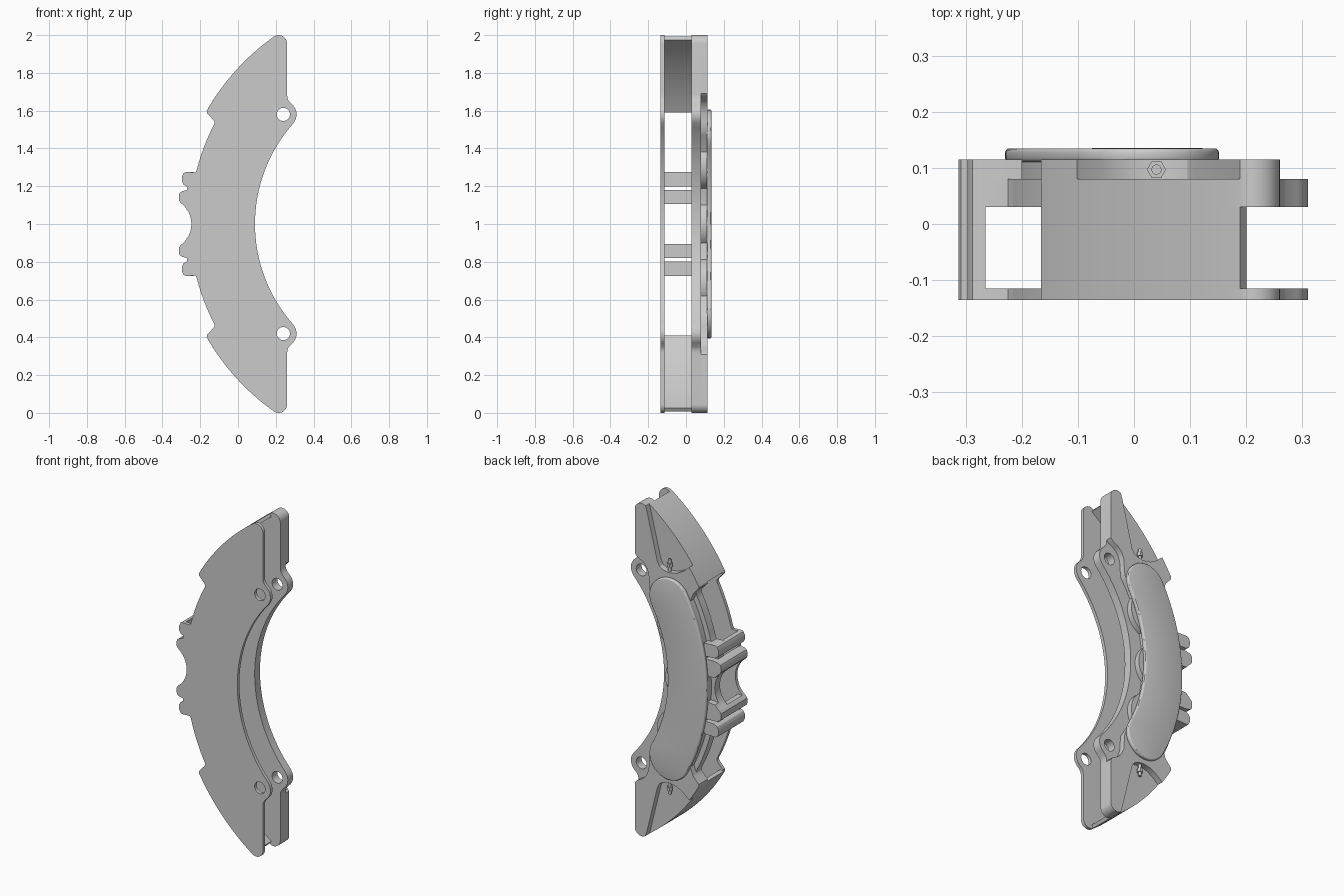
import bpy, bmesh
from math import sin, cos, radians, asin, degrees, pi

if "Cube" in bpy.data.objects:
    bpy.data.objects.remove(bpy.data.objects["Cube"])

CX, CZ = 0.89, 1.0          # shared centre of all the concentric arcs


def arc(r, a0, a1, n=16):
    """Points on a concentric arc; angle 0 points to -x, positive goes up."""
    return [(CX - r * cos(radians(a0 + (a1 - a0) * i / n)),
             CZ + r * sin(radians(a0 + (a1 - a0) * i / n))) for i in range(n + 1)]


def circ(x, z, r, a0=0, a1=360, n=16):
    return [(x + r * cos(radians(a0 + (a1 - a0) * i / n)),
             z + r * sin(radians(a0 + (a1 - a0) * i / n))) for i in range(n + 1)]


def flip(pts):
    return [(x, 2 - z) for x, z in reversed(pts)]


def both(half):
    """Close a half outline that starts and ends on z = 1."""
    return half + flip(half)[1:-1]


def slab(name, loops, y0, y1, bevel=0.0):
    """Extrude x-z outlines (the later loops are holes) between y0 and y1."""
    cu = bpy.data.curves.new(name, 'CURVE')
    cu.dimensions, cu.fill_mode = '2D', 'BOTH'
    cu.extrude = (y1 - y0) / 2 - bevel
    cu.bevel_depth, cu.bevel_resolution, cu.offset = bevel, 2, -bevel
    for pts in loops:
        sp = cu.splines.new('POLY')
        sp.points.add(len(pts) - 1)
        for p, (x, z) in zip(sp.points, pts):
            p.co = (x, z, 0, 1)
        sp.use_cyclic_u = True
    ob = bpy.data.objects.new(name, cu)
    bpy.context.collection.objects.link(ob)
    ob.rotation_euler = (pi / 2, 0, 0)
    ob.location.y = (y0 + y1) / 2
    finish(ob, True)
    return ob


def finish(ob, convert=False):
    bpy.ops.object.select_all(action='DESELECT')
    ob.select_set(True)
    bpy.context.view_layer.objects.active = ob
    if convert:
        bpy.ops.object.convert(target='MESH')
        ob = bpy.context.object
        bm = bmesh.new()
        bm.from_mesh(ob.data)
        bmesh.ops.remove_doubles(bm, verts=bm.verts, dist=0.0003)
        bmesh.ops.recalc_face_normals(bm, faces=bm.faces)
        bm.to_mesh(ob.data)
        bm.free()
    bpy.ops.object.shade_smooth_by_angle(angle=radians(30))


# Shared outline pieces
inner_edge = arc(0.80, 0, 41.7, 24)
ear = circ(0.24, 1.58, 0.07, -41.7, 45)[1:]
ear_neck = [(0.27, 1.65), (0.262, 1.665), (0.26, 1.685)]
tip = circ(0.215, 1.955, 0.045, 0, 125.3, 12)
shoulder = [(-0.165, 1.588), (-0.13, 1.55), (-0.125, 1.54)]
rib_a = [(-0.275, 1.275), (-0.288, 1.27), (-0.297, 1.25), (-0.297, 1.225),
         (-0.288, 1.208), (-0.27, 1.198)]
rib_b = [(-0.27, 1.18), (-0.295, 1.174), (-0.308, 1.166), (-0.313, 1.155), (-0.313, 1.125)]
saddle = circ(-0.385, 1.0, 0.138, 54, 0, 12)

# Front and rear plates with pin holes
plate = both(inner_edge + ear + ear_neck + tip + arc(1.214, 54.75, 29.6, 20)[1:]
             + shoulder + arc(1.145, 27.6, 14.5, 10) + [(-0.225, 1.273)]
             + rib_a + rib_b + saddle)
hole = circ(0.24, 1.58, 0.035, 0, 360, 32)[:-1]
loops = [plate, hole, flip(hole)]
slab("front_plate", loops, -0.135, -0.115)
slab("rear_plate", loops, 0.03, 0.08)

# Raised rear body: end strips, triangular end recesses and the central band
recess = [(0.18, 1.965), (0.11, 1.68), (0.095, 1.652), (0.07, 1.638), (0.03, 1.632),
          (-0.02, 1.642), (-0.06, 1.665)]
raised = both(arc(0.88, 0, 34, 20) + [(0.165, 1.54), (0.168, 1.59), (0.185, 1.63),
              (0.21, 1.655), (0.245, 1.672), (0.26, 1.69)] + tip + recess
              + arc(1.214, degrees(asin(0.70 / 1.214)), 29.6, 6)
              + shoulder + arc(1.115, 26.5, 0, 20))
slab("rear_body", [raised], 0.08, 0.115)

# Piston bosses that bulge out beneath the cover
for i, a in enumerate((-19, 0, 19)):
    x, z = arc(0.97, a, a, 1)[0]
    slab(f"piston_boss_{i + 1}", [circ(x, z, 0.14, 0, 360, 48)[:-1]], 0.08, 0.112)

# Kidney-shaped cover
mx, mz = arc(0.99, 28.7, 28.7, 1)[0]
cap = circ(mx, mz, 0.13, -28.7, 151.3, 20)
cover = both(arc(0.86, 0, 28.7, 20)[:-1] + cap + arc(1.12, 28.7, 0, 20)[1:])
slab("rear_cover", [cover], 0.11, 0.135, 0.008)

# Curved end walls, cross ribs and bleed nipples, mirrored top and bottom
wall = arc(1.214, 29.6, 54.75, 20) + arc(1.194, 54.75, 29.6, 20)
bridge_a = rib_a + [(-0.265, 1.198), (-0.265, 1.275)]
bridge_b = rib_b + saddle[:2] + [(-0.265, 1.105), (-0.265, 1.18)]
back_a = rib_a + [(-0.2, 1.195), (-0.2, 1.273)]
back_b = rib_b + saddle[:5] + [(-0.2, 1.075), (-0.2, 1.18)]
for side, fn in (("upper", list), ("lower", flip)):
    slab(side + "_end_wall", [fn(wall)], -0.115, 0.03)
    slab(side + "_outer_bridge", [fn(bridge_a)], -0.115, 0.03)
    slab(side + "_inner_bridge", [fn(bridge_b)], -0.115, 0.03)
    slab(side + "_outer_rib", [fn(back_a)], 0.08, 0.115)
    slab(side + "_inner_rib", [fn(back_b)], 0.08, 0.115)
    s = 1 if side == "upper" else -1
    for part, r, z, h, n in (("nipple_stem", 0.009, 0.665, 0.08, 16),
                             ("nipple_hex", 0.017, 0.672, 0.022, 6)):
        bpy.ops.mesh.primitive_cylinder_add(vertices=n, radius=r, depth=h,
                                            location=(0.04, 0.097, 1 + s * z),
                                            rotation=(0, 0, pi / 6))
        ob = bpy.context.object
        ob.name = f"{side}_{part}"
        finish(ob)
